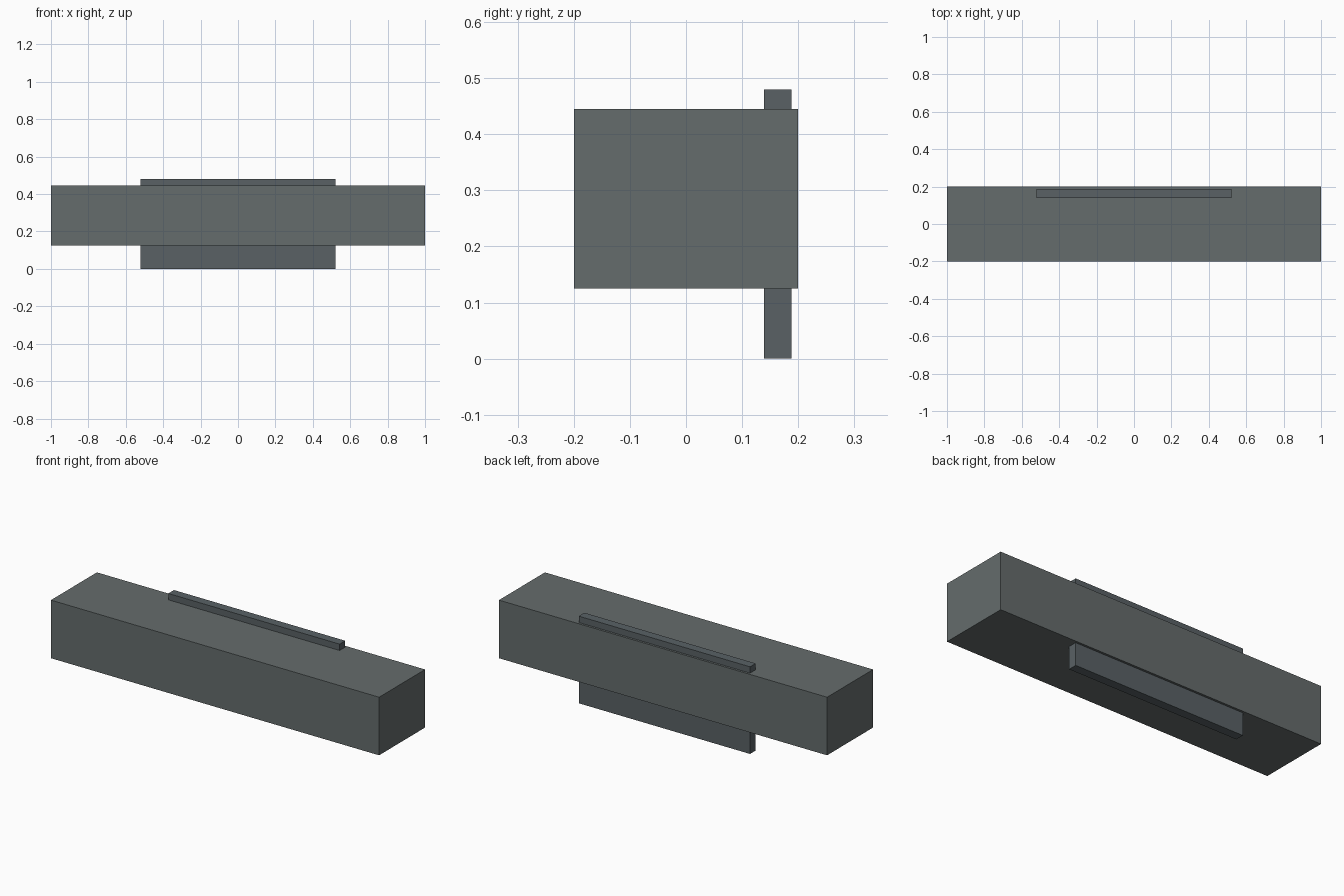
import bpy

if "Cube" in bpy.data.objects:
    bpy.data.objects.remove(bpy.data.objects["Cube"])


def material(name, color):
    mat = bpy.data.materials.new(name)
    mat.diffuse_color = (*color, 1)
    mat.use_nodes = True
    mat.node_tree.nodes["Principled BSDF"].inputs["Base Color"].default_value = mat.diffuse_color
    return mat


def box(name, lo, hi, mat):
    """Axis-aligned box between two corners."""
    center = [(a + b) / 2 for a, b in zip(lo, hi)]
    bpy.ops.mesh.primitive_cube_add(size=1, location=center)
    obj = bpy.context.object
    obj.name = name
    obj.scale = [b - a for a, b in zip(lo, hi)]
    bpy.ops.object.transform_apply(location=False, rotation=False, scale=True)
    obj.data.materials.append(mat)
    return obj


# Long main beam
box("main_beam", (-1, -0.2, 0.125), (1, 0.2, 0.445),
    material("beam_grey", (0.13, 0.15, 0.15)))

# Thin upright plate passing through the beam near its back
box("upright_plate", (-0.522, 0.139, 0), (0.522, 0.188, 0.48),
    material("plate_grey", (0.10, 0.12, 0.13)))
